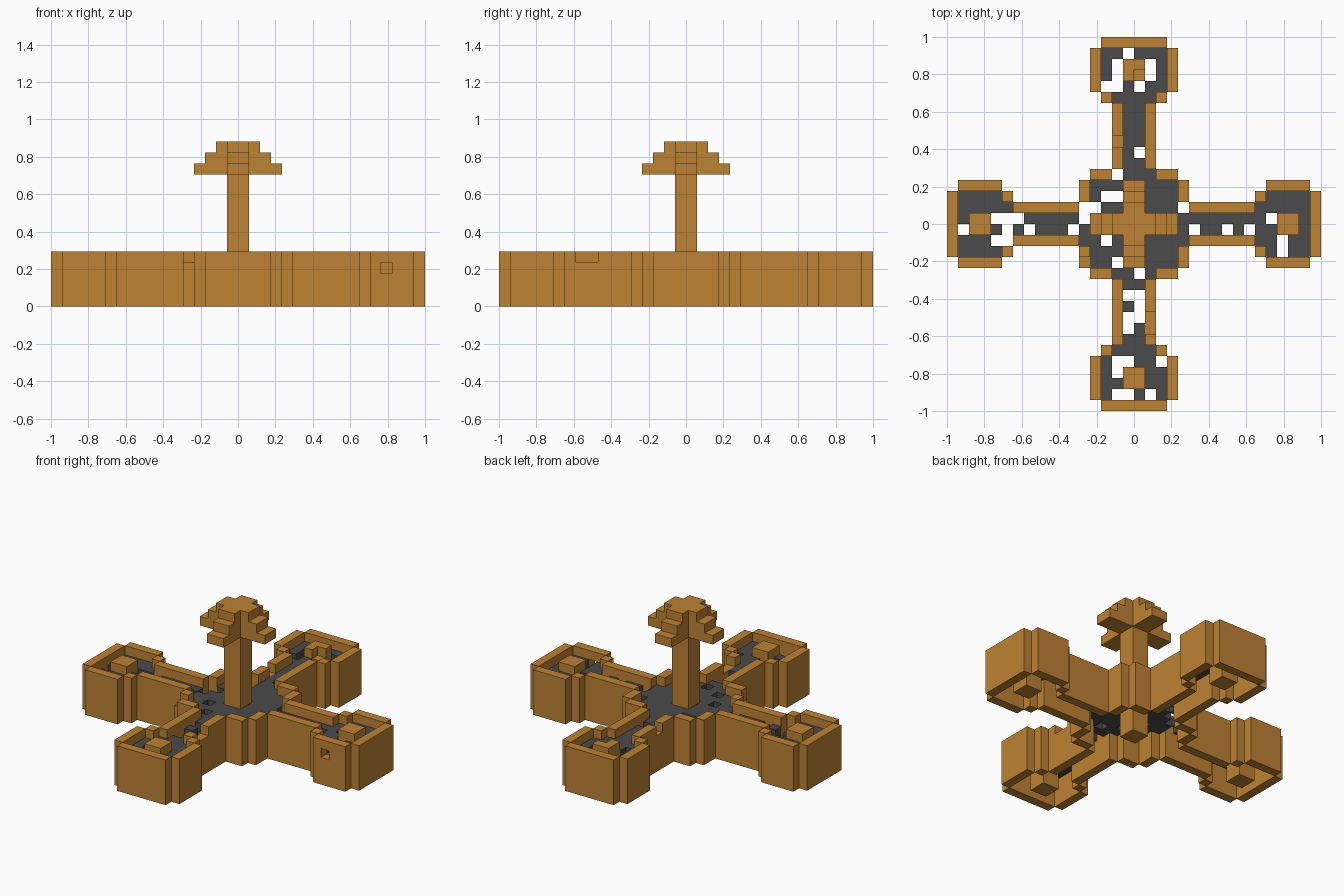
import bpy
import bmesh
from mathutils import Vector

if "Cube" in bpy.data.objects:
    bpy.data.objects.remove(bpy.data.objects["Cube"], do_unlink=True)

U = 1 / 17  # edge of one block


def material(name, color):
    m = bpy.data.materials.new(name)
    m.diffuse_color = color
    m.use_nodes = True
    m.node_tree.nodes["Principled BSDF"].inputs["Base Color"].default_value = color
    return m


CLAY = material("orange clay", (0.515, 0.223, 0.034, 1))
STONE = material("dark grey stone", (0.069, 0.069, 0.069, 1))


def block(x0, x1, y0, y1, z0, z1):
    """Cells of a box, with inclusive cell limits."""
    return {(x, y, z) for x in range(x0, x1 + 1)
            for y in range(y0, y1 + 1) for z in range(z0, z1 + 1)}


def turn(cells, times):
    """Quarter turns about the vertical axis."""
    for _ in range(times):
        cells = {(-1 - y, x, z) for x, y, z in cells}
    return cells


def mirror(cells):
    return cells | {(-1 - x, y, z) for x, y, z in cells}


# Templates for the arm that points to +y
arm_wall = mirror(block(-2, -2, 5, 10, 0, 4))
tower_wall = mirror(block(-3, -3, 11, 11, 0, 4) | block(-4, -4, 12, 15, 0, 4)
                    | block(-3, -1, 16, 16, 0, 4))
pillar = block(-1, 0, 13, 14, 0, 4)
hub_corner = block(-5, -5, 2, 3, 0, 4) | block(-4, -3, 4, 4, 0, 4)
arm_floor = (block(-2, 1, 4, 4, 3, 3) | block(-1, 0, 5, 10, 3, 3)
             | block(-2, 1, 11, 11, 3, 3) | block(-3, 2, 12, 15, 3, 3)) - pillar
canopy_arm = (block(-1, 0, 1, 3, 12, 12) | block(-1, 0, 1, 2, 13, 13)
              | block(-1, 0, 1, 1, 14, 14))

# Broken-out floor blocks: row y -> columns x
floor_gaps = {
    15: [-1], 14: [-2, 1], 13: [-2, 1], 12: [-3, -2, 0], 6: [0], 4: [-2],
    2: [-3, -2], 1: [-5, -4, 4],
    0: [-13, -12, -11, -5, 12],
    -1: [-16, -12, -10, -6, 5, 8, 10],
    -2: [-13, -12, -3, 13], -3: [13], -4: [-2],
    -5: [0], -7: [-1, 0], -8: [0], -9: [-1, 0], -10: [-1],
    -13: [-2, -1, 2], -14: [-2], -16: [-2, -1, 1],
}
gaps = {(x, y, 3) for y, xs in floor_gaps.items() for x in xs}

# Broken-out wall and pillar blocks
chips = {(-5, -4, 4), (1, -10, 4), (1, -9, 4), (-2, 7, 4), (13, -4, 3), (0, 13, 4)}

trunk = block(-1, 0, -1, 0, 0, 14)
parts = {"trunk": (trunk, CLAY),
         "hub_floor": (block(-4, 3, -4, 3, 3, 3) - trunk - gaps, STONE)}
for i, side in enumerate(("back", "right", "front", "left")):
    for name, cells, mat in (("arm_wall", arm_wall, CLAY),
                             ("tower_wall", tower_wall, CLAY),
                             ("tower_pillar", pillar, CLAY),
                             ("hub_corner", hub_corner, CLAY),
                             ("canopy_arm", canopy_arm, CLAY),
                             ("arm_floor", arm_floor, STONE)):
        cells = turn(cells, i) - chips
        if mat is STONE:
            cells = cells - gaps
        parts[side + "_" + name] = (cells, mat)

solid = set().union(*(cells for cells, _ in parts.values()))


def build(name, cells, mat):
    """Mesh of the outer block faces only."""
    bm = bmesh.new()
    verts = {}

    def vert(p):
        key = tuple(int(c) for c in p)
        if key not in verts:
            verts[key] = bm.verts.new(Vector(key) * U)
        return verts[key]

    for cell in sorted(cells):
        for axis in range(3):
            for sign in (0, 1):
                near = list(cell)
                near[axis] += 1 if sign else -1
                if tuple(near) in solid:
                    continue
                base = list(cell)
                base[axis] += sign
                u, v = (axis + 1) % 3, (axis + 2) % 3
                loop = []
                for du, dv in ((0, 0), (1, 0), (1, 1), (0, 1)):
                    p = list(base)
                    p[u] += du
                    p[v] += dv
                    loop.append(vert(p))
                bm.faces.new(loop if sign else loop[::-1])
    mesh = bpy.data.meshes.new(name)
    bm.to_mesh(mesh)
    bm.free()
    mesh.materials.append(mat)
    obj = bpy.data.objects.new(name, mesh)
    bpy.context.collection.objects.link(obj)


for part_name, (part_cells, part_mat) in parts.items():
    build(part_name, part_cells, part_mat)
